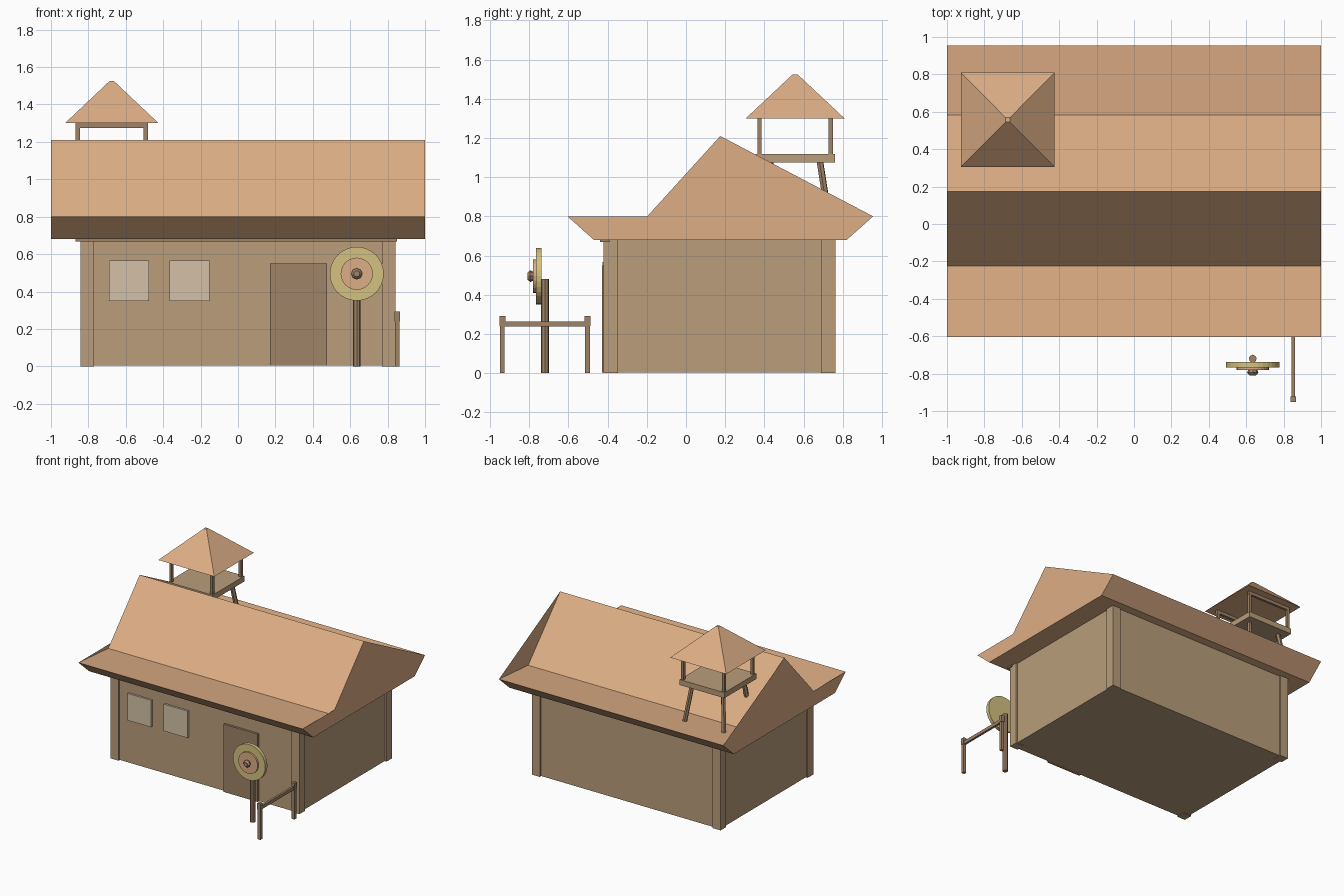
import bpy, bmesh
from mathutils import Vector

if "Cube" in bpy.data.objects:
    bpy.data.objects.remove(bpy.data.objects["Cube"])


def mat(name, r, g, b):
    m = bpy.data.materials.new(name)
    m.diffuse_color = tuple((c / 255) ** 2.2 for c in (r, g, b)) + (1,)
    m.use_nodes = True
    m.node_tree.nodes["Principled BSDF"].inputs["Base Color"].default_value = m.diffuse_color
    return m


TILE = mat("tile", 220, 172, 132)
WALL = mat("plaster", 184, 156, 122)
WOOD = mat("wood", 158, 130, 104)
GLASS = mat("pane", 212, 192, 166)
GOLD = mat("gold", 212, 192, 128)


def add(name, verts, faces, m, fix=True):
    me = bpy.data.meshes.new(name)
    me.from_pydata(verts, [], faces)
    if fix:
        bm = bmesh.new()
        bm.from_mesh(me)
        bmesh.ops.recalc_face_normals(bm, faces=bm.faces)
        bm.to_mesh(me)
        bm.free()
    me.materials.append(m)
    ob = bpy.data.objects.new(name, me)
    bpy.context.collection.objects.link(ob)
    return ob


def frustum(name, lo, hi, m):
    """Joins a lower and an upper rectangle, each (x0, x1, y0, y1, z)."""
    v = []
    for x0, x1, y0, y1, z in (lo, hi):
        v += [(x0, y0, z), (x1, y0, z), (x1, y1, z), (x0, y1, z)]
    f = [(3, 2, 1, 0), (4, 5, 6, 7)]
    f += [(i, (i + 1) % 4, (i + 1) % 4 + 4, i + 4) for i in range(4)]
    return add(name, v, f, m)


def box(name, x, y, z, m):
    return frustum(name, (*x, *y, z[0]), (*x, *y, z[1]), m)


def rod(name, a, b, r1, m, sides=8, r2=None):
    a, b = Vector(a), Vector(b)
    bm = bmesh.new()
    bmesh.ops.create_cone(bm, cap_ends=True, segments=sides, radius1=r1,
                          radius2=r1 if r2 is None else r2, depth=(b - a).length)
    me = bpy.data.meshes.new(name)
    bm.to_mesh(me)
    bm.free()
    me.materials.append(m)
    ob = bpy.data.objects.new(name, me)
    ob.rotation_euler = (b - a).to_track_quat('Z', 'Y').to_euler()
    ob.location = (a + b) / 2
    bpy.context.collection.objects.link(ob)
    return ob


# Main roof: flared profile swept along x
prof = [(-.605, .80), (-.225, .77), (.175, 1.21), (.582, .77), (.955, .80), (.82, .68), (-.47, .68)]
n = len(prof)
verts = [(x, y, z) for x in (-1, 1) for y, z in prof]
faces = [(i, i + n, (i + 1) % n + n, (i + 1) % n) for i in range(n)]
add("main_roof", verts, faces, TILE)
# Flat gable ends bridge the rear valley
for x, side in ((-1, "left"), (1, "right")):
    gable = [[0, 4, 5, 6], [1, 2, 4]]
    if x > 0:
        gable = [f[::-1] for f in gable]
    add(side + "_gable", [(x, y, z) for y, z in prof], gable, TILE, fix=False)

# House body, corner posts and front beam
box("walls", (-.83, .83), (-.41, .75), (.004, .69), WALL)
for sx in (-1, 1):
    for y in (-.42, .69):
        box("corner_post", sorted((sx * .77, sx * .842)), (y, y + .072), (0, .685), WALL)
box("front_beam", (-.87, .85), (-.44, -.39), (.668, .69), WOOD)

# Door and windows
box("door", (.17, .475), (-.428, -.40), (.004, .55), WOOD)
for x in (-.69, -.365):
    box("window", (x, x + .213), (-.425, -.40), (.35, .567), GLASS)

# Round target on a post
rod("target_post", (.635, -.72, 0), (.635, -.72, .48), .021, WOOD)
rod("target_disc", (.635, -.738, .495), (.635, -.766, .495), .144, GOLD, 32)
rod("target_ring", (.635, -.76, .495), (.635, -.78, .495), .086, TILE, 24)
rod("target_boss", (.635, -.775, .495), (.635, -.795, .495), .022, WOOD, 8, .03)
rod("target_boss_tip", (.635, -.795, .495), (.635, -.81, .495), .03, WOOD, 8, .017)

# Hitching rail
for y in (-.937, -.503):
    box("rail_post", (.84, .864), (y - .012, y + .012), (0, .24), WOOD)
    box("rail_post_cap", (.838, .866), (y - .015, y + .015), (.24, .292), WOOD)
box("rail", (.843, .861), (-.937, -.503), (.238, .264), WOOD)

# Lookout tower behind the ridge
cx, cy = -.675, .557
frustum("tower_roof", (cx - .25, cx + .25, cy - .252, cy + .252, 1.30),
        (cx - .012, cx + .012, cy - .012, cy + .012, 1.525), TILE)
box("tower_platform", (cx - .2, cx + .2), (cy - .203, cy + .203), (1.074, 1.118), WALL)
for sx in (-1, 1):
    for sy in (-1, 1):
        px, py = cx + sx * .182, cy + sy * .182
        box("tower_post", (px - .011, px + .011), (py - .011, py + .011), (1.11, 1.305), WOOD)
        rod("tower_leg", (cx + sx * .175, cy + sy * .175, .77),
            (cx + sx * .135, cy + sy * .125, 1.09), .018, WOOD, 6)
for sy in (-1, 1):
    y = cy + sy * .182
    box("tower_beam", (cx - .195, cx + .195), (y - .01, y + .01), (1.275, 1.302), WOOD)
